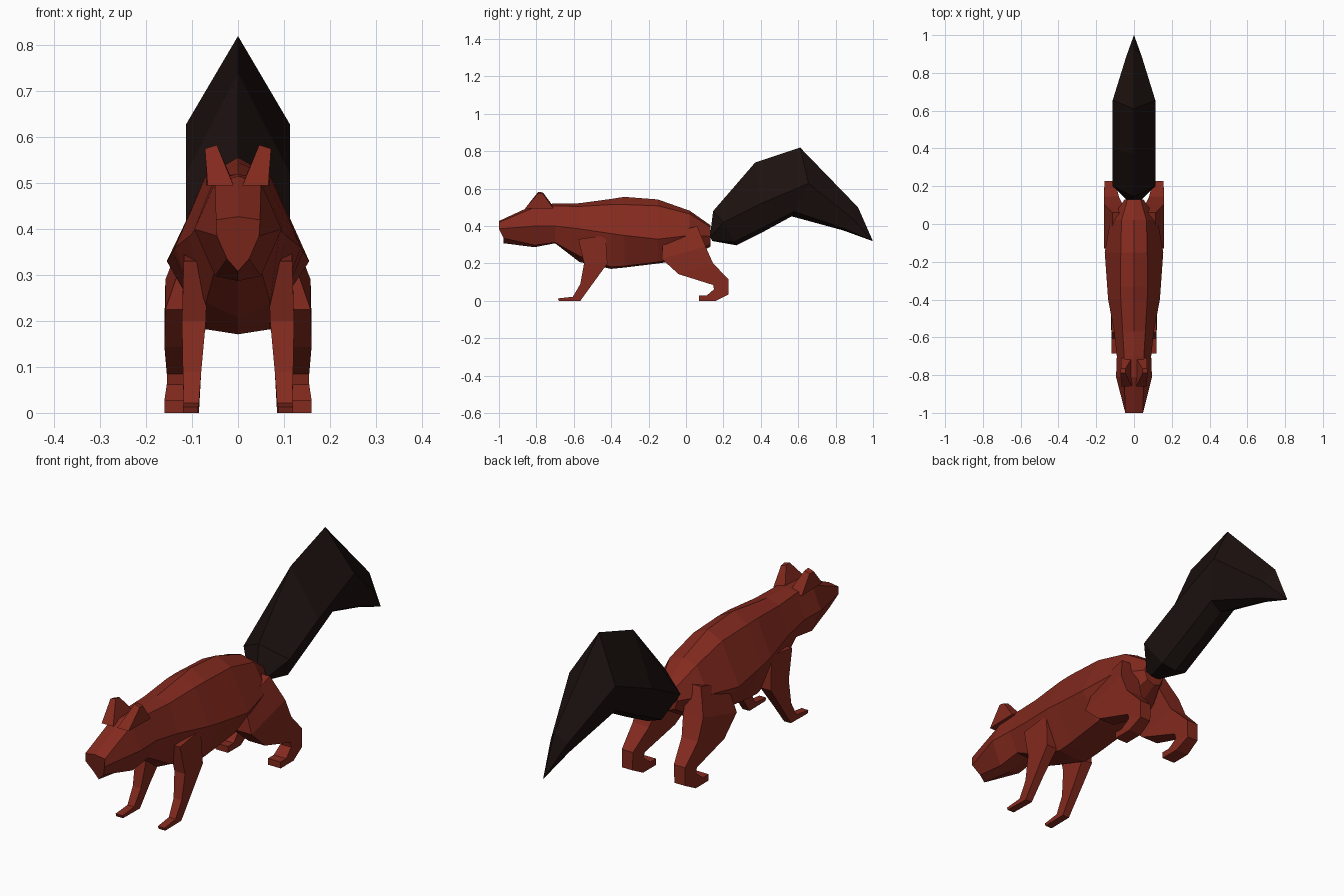
import bpy, bmesh


def material(name, rgb):
    m = bpy.data.materials.new(name)
    m.diffuse_color = (*rgb, 1)
    return m


RED = material("red_fur", (0.23, 0.023, 0.013))
DARK = material("dark_fur", (0.012, 0.006, 0.005))


def loft(name, rings, mat, mirror=False):
    """Skin equal-sized closed rings and cap both ends."""
    bm = bmesh.new()
    vr = [[bm.verts.new(p) for p in r] for r in rings]
    n = len(vr[0])
    for a, b in zip(vr, vr[1:]):
        for i in range(n):
            j = (i + 1) % n
            bm.faces.new((a[i], a[j], b[j], b[i]))
    bm.faces.new(vr[0])
    bm.faces.new(vr[-1][::-1])
    bmesh.ops.remove_doubles(bm, verts=bm.verts, dist=0.0005)
    bmesh.ops.recalc_face_normals(bm, faces=bm.faces)
    me = bpy.data.meshes.new(name)
    bm.to_mesh(me)
    bm.free()
    me.materials.append(mat)
    ob = bpy.data.objects.new(name, me)
    bpy.context.collection.objects.link(ob)
    if mirror:
        ob.modifiers.new("mirror", 'MIRROR')
    return ob


def symmetric(half):
    """Complete a ring from its top-to-bottom right half."""
    return half + [(-x, y, z) for x, y, z in half[-2:0:-1]]


# Body and head: y, top z, upper (x, z), side (x, z), lower (x, z), bottom z
body = [
    (-1.00, .427, .048, .420, .046, .385, .024, .335, .308),
    (-0.81, .515, .050, .500, .095, .400, .050, .298, .287),
    (-0.70, .520, .052, .508, .091, .400, .050, .312, .308),
    (-0.57, .522, .060, .505, .105, .385, .070, .240, .208),
    (-0.40, .545, .070, .515, .137, .360, .070, .182, .171),
    (-0.33, .556, .072, .515, .142, .350, .072, .186, .178),
    (-0.15, .542, .070, .508, .155, .330, .075, .208, .200),
    (0.02, .482, .066, .465, .125, .350, .075, .235, .225),
    (0.13, .405, .035, .395, .050, .345, .035, .305, .290),
]
rings = []
for y, t, ux, uz, mx, mz, lx, lz, b in body:
    s = 0.025 if y == -1.0 else 0
    rings.append(symmetric([(0, y, t), (ux, y, uz), (mx, y, mz),
                            (lx, y + s, lz), (0, y + s, b)]))
loft("body", rings, RED)


def leg(name, sections):
    """Sections: front (y, z), back (y, z), inner x, outer x."""
    loft(name, [[(a, fy, fz), (b, fy, fz), (b, by, bz), (a, by, bz)]
                for fy, fz, by, bz, a, b in sections], RED, True)


# Front legs with paws
leg("front_legs", [
    (-.575, .33, -.43, .35, .065, .118),
    (-.545, .20, -.42, .20, .070, .122),
    (-.565, .09, -.50, .09, .080, .120),
    (-.605, .022, -.565, .0, .085, .118),
    (-.685, .013, -.68, .0, .087, .120),
])

# Hind legs with thighs and feet
leg("hind_legs", [
    (-.12, .35, .06, .40, .055, .115),
    (-.13, .225, .105, .29, .060, .158),
    (-.04, .143, .145, .20, .080, .160),
    (.145, .085, .228, .115, .100, .155),
    (.150, .062, .228, .035, .103, .155),
    (.110, .028, .160, .0, .098, .160),
    (.070, .028, .070, .0, .098, .160),
])

# Ears
loft("ears", [
    [(.010, -.86, .495), (.066, -.86, .495), (.070, -.71, .495), (.012, -.71, .505)],
    [(.046, -.79, .583), (.072, -.79, .575), (.070, -.765, .572), (.045, -.765, .580)],
], RED, True)

# Bushy tail: top (y, z), side (y, z), bottom (y, z), half width
tail = [
    (.130, .36, .130, .34, .140, .32, .040),
    (.145, .48, .200, .42, .270, .297, .113),
    (.370, .74, .400, .52, .420, .373, .113),
    (.610, .82, .655, .628, .565, .452, .113),
    (.920, .50, .890, .44, .840, .377, .040),
    (.999, .32, .998, .32, .997, .32, .001),
]
rings = []
for ty, tz, sy, sz, by, bz, w in tail:
    rings.append(symmetric([
        (0, ty, tz), (w, sy, sz),
        (w * .55, sy + (by - sy) * .85, sz + (bz - sz) * .85), (0, by, bz)]))
loft("tail", rings, DARK)
